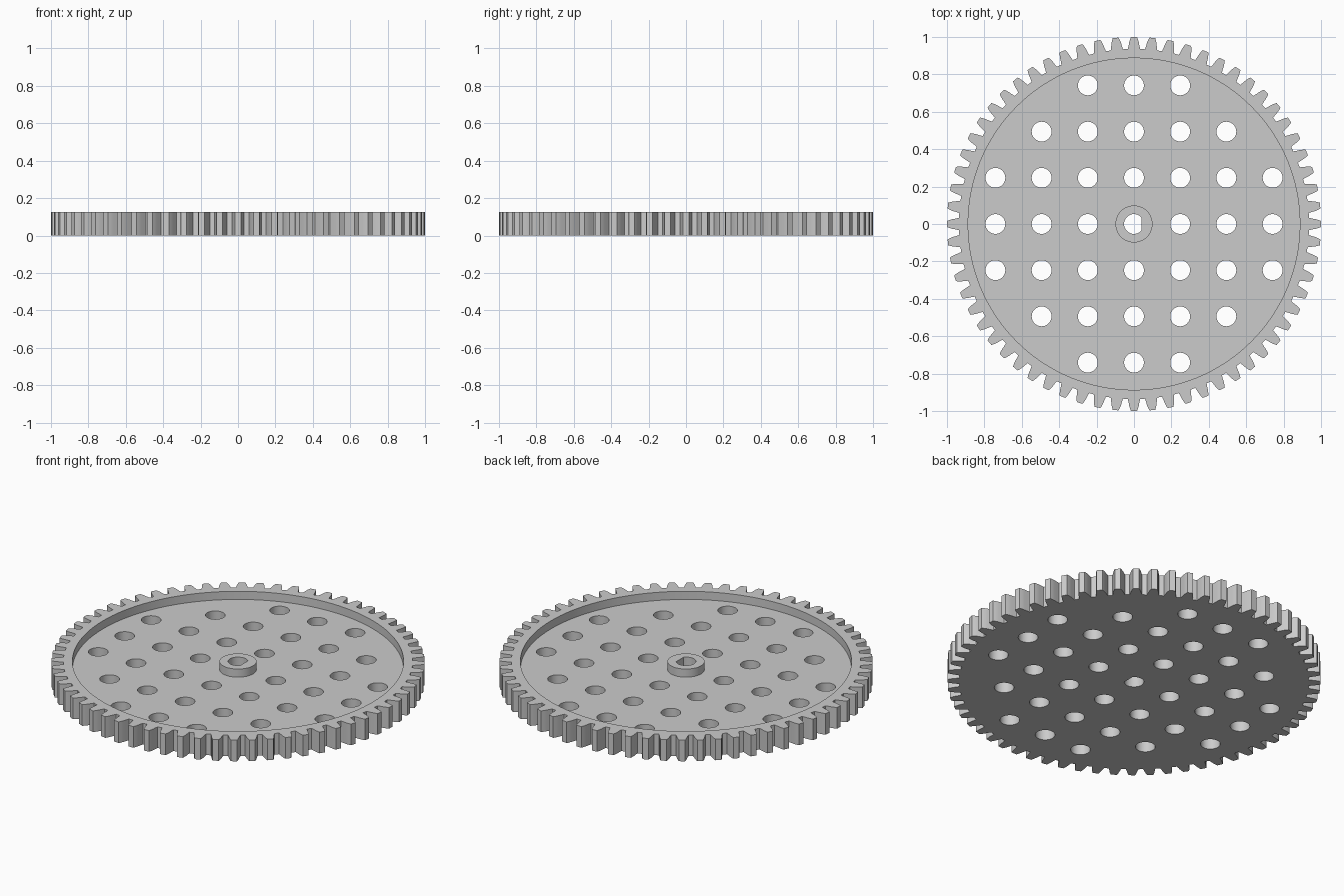
import bpy, bmesh
from math import sin, cos, acos, pi, radians

cube = bpy.data.objects.get("Cube")
if cube:
    bpy.data.objects.remove(cube, do_unlink=True)

TEETH = 64
HEIGHT, FLOOR = 0.125, 0.077
RIM_R, HUB_R = 0.887, 0.099
PITCH, HOLE_R, FLAT_X = 0.247, 0.053, 0.04

grey = bpy.data.materials.new("light grey")
grey.diffuse_color = (0.6, 0.6, 0.6, 1)
grey.use_nodes = True
grey.node_tree.nodes["Principled BSDF"].inputs["Base Color"].default_value = (0.6, 0.6, 0.6, 1)


def circle(r, n, x=0, y=0):
    return [(x + r * cos(2 * pi * i / n), y + r * sin(2 * pi * i / n)) for i in range(n)]


def prism(bm, outline, z0, z1):
    """Closed prism from a counter-clockwise outline."""
    low = [bm.verts.new((x, y, z0)) for x, y in outline]
    high = [bm.verts.new((x, y, z1)) for x, y in outline]
    bm.faces.new(low[::-1])
    bm.faces.new(high)
    for i in range(len(low)):
        j = (i + 1) % len(low)
        bm.faces.new((low[i], low[j], high[j], high[i]))


def make_object(name, bm):
    bmesh.ops.recalc_face_normals(bm, faces=bm.faces)
    mesh = bpy.data.meshes.new(name)
    bm.to_mesh(mesh)
    bm.free()
    mesh.materials.append(grey)
    ob = bpy.data.objects.new(name, mesh)
    bpy.context.collection.objects.link(ob)
    return ob


# Toothed blank: half of one tooth as (radius, half width), mirrored and repeated
half_tooth = [(0.936, 0.033), (0.953, 0.029), (0.97, 0.026), (0.986, 0.0215), (1.0, 0.016)]
tooth = [(r, -w) for r, w in half_tooth] + [(r, w) for r, w in reversed(half_tooth)]
outline = []
for k in range(TEETH):
    for r, w in tooth:
        a = 2 * pi * k / TEETH + w / r
        outline.append((r * cos(a), r * sin(a)))
bm = bmesh.new()
prism(bm, outline, 0, HEIGHT)
gear = make_object("gear_wheel", bm)

# Ring-shaped recess that leaves the rim and the hub standing
bm = bmesh.new()
N = 128
profile = [(HUB_R, FLOOR), (RIM_R, FLOOR), (RIM_R, HEIGHT + 0.1), (HUB_R, HEIGHT + 0.1)]
rings = [[bm.verts.new((x, y, z)) for x, y in circle(r, N)] for r, z in profile]
for a in range(4):
    p, q = rings[a], rings[(a + 1) % 4]
    for i in range(N):
        j = (i + 1) % N
        bm.faces.new((p[i], p[j], q[j], q[i]))
recess = make_object("recess_cutter", bm)

# Grid of round holes, with a D-shaped bore in the hub
bm = bmesh.new()
for i in range(-3, 4):
    for j in range(-3, 4):
        if 0 < i * i + j * j <= 10:
            prism(bm, circle(HOLE_R, 32, i * PITCH, j * PITCH), -0.1, HEIGHT + 0.1)
start = acos(FLAT_X / HOLE_R)
steps = 28
bore = []
for s in range(steps + 1):
    a = start + (2 * pi - 2 * start) * s / steps
    bore.append((HOLE_R * cos(a), HOLE_R * sin(a)))
prism(bm, bore, -0.1, HEIGHT + 0.1)
holes = make_object("hole_cutter", bm)

# Cut the blank and keep only the finished wheel
for cutter in (recess, holes):
    cutter.hide_render = True
    mod = gear.modifiers.new("cut", 'BOOLEAN')
    mod.operation = 'DIFFERENCE'
    mod.solver = 'EXACT'
    mod.object = cutter
graph = bpy.context.evaluated_depsgraph_get()
cut_mesh = bpy.data.meshes.new_from_object(gear.evaluated_get(graph))
gear.modifiers.clear()
gear.data = cut_mesh
for cutter in (recess, holes):
    bpy.data.objects.remove(cutter, do_unlink=True)

# Smooth the round walls and keep the edges crisp
for ob in bpy.context.selected_objects:
    ob.select_set(False)
gear.select_set(True)
bpy.context.view_layer.objects.active = gear
bpy.ops.object.shade_smooth_by_angle(angle=radians(20))
